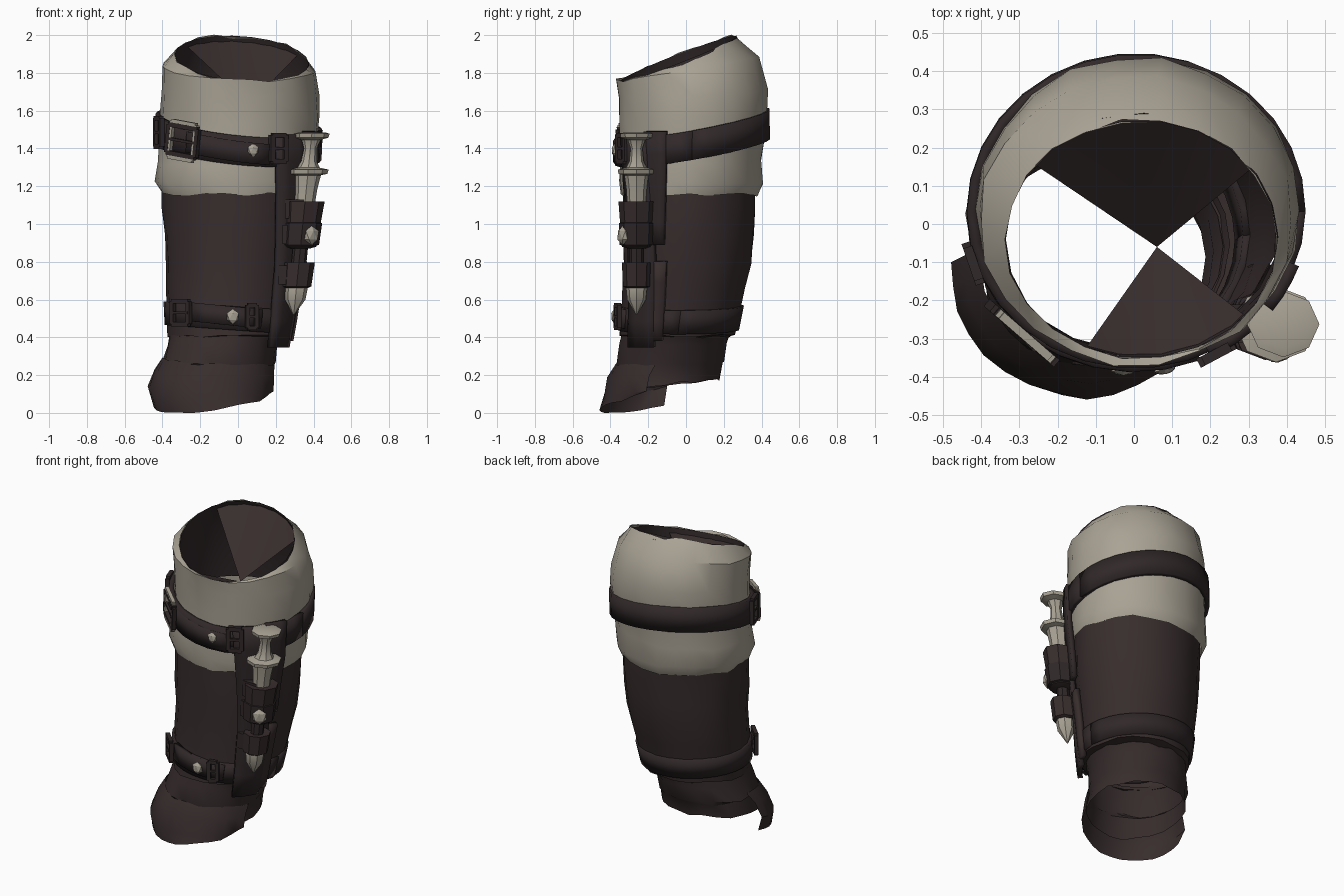
import bpy, bmesh, math, random
from mathutils import Vector, Matrix

if "Cube" in bpy.data.objects:
    bpy.data.objects.remove(bpy.data.objects["Cube"])
random.seed(4)
N = 22

def material(name, col):
    m = bpy.data.materials.new(name)
    m.diffuse_color = (*col, 1)
    m.use_nodes = True
    m.node_tree.nodes["Principled BSDF"].inputs["Base Color"].default_value = m.diffuse_color
    return m
CREAM = material("cream_cloth", (0.40, 0.365, 0.30))
DARK = material("dark_leather", (0.039, 0.026, 0.026))
BELT = material("belt_leather", (0.030, 0.021, 0.022))

def make(name, verts, faces, mat, thick=0, angle=35):
    me = bpy.data.meshes.new(name)
    me.from_pydata([tuple(v) for v in verts], [], faces)
    me.materials.append(mat)
    ob = bpy.data.objects.new(name, me)
    bpy.context.collection.objects.link(ob)
    if thick:
        s = ob.modifiers.new("thickness", 'SOLIDIFY')
        s.thickness, s.offset = thick, -1
    bpy.ops.object.select_all(action='DESELECT')
    ob.select_set(True)
    bpy.context.view_layer.objects.active = ob
    bpy.ops.object.shade_smooth_by_angle(angle=math.radians(angle))
    return ob

def oval(th, x0, x1, y0, y1):
    return ((x0 + x1) / 2 + (x1 - x0) / 2 * math.cos(th),
            (y0 + y1) / 2 + (y1 - y0) / 2 * math.sin(th))

def tube(name, rings, mat, jitter=0.0, flip=False, a0=0, a1=360):
    """Loft of oval rings: z, x-tilt, y-tilt, x0, x1, y0, y1 (top ring first)."""
    full = a1 - a0 == 360
    n = N if full else 14
    cols = n if full else n + 1
    verts, faces = [], []
    for z, tx, ty, *e in rings:
        for j in range(cols):
            x, y = oval(math.radians(a0 + (a1 - a0) * j / n), *e)
            k = 1 + random.uniform(-jitter, jitter)
            verts.append((x * k, y * k, z + tx * x + ty * y + random.uniform(-jitter, jitter) * .6))
    for i in range(len(rings) - 1):
        for j in range(n):
            a, b = i * cols + j, i * cols + (j + 1) % cols
            f = (a, a + cols, b + cols, b)
            faces.append(f[::-1] if flip else f)
    return make(name, verts, faces, mat)

# outline of the leg at each height, used to wrap straps around it
OUT = [(1.70, -.415, .435, -.365, .42), (1.45, -.415, .425, -.355, .425),
       (1.22, -.43, .415, -.355, .41), (1.10, -.40, .39, -.34, .37),
       (.80, -.39, .355, -.34, .345), (.60, -.385, .315, -.345, .305),
       (.40, -.375, .28, -.355, .265), (.30, -.37, .25, -.36, .25)]

def surf(deg, z, off=0.0):
    """Point on the leg outline, pushed out by off."""
    z = max(.30, min(1.70, z))
    for hi, lo in zip(OUT, OUT[1:]):
        if lo[0] <= z <= hi[0]:
            t = (z - lo[0]) / (hi[0] - lo[0])
            e = [l + (h - l) * t for h, l in zip(hi[1:], lo[1:])]
            break
    x, y = oval(math.radians(deg), e[0] - off, e[1] + off, e[2] - off, e[3] + off)
    return Vector((x, y, z))

def band(name, a0, a1, mid, width, off, mat, tx=0.0, ty=0.0, rows=1, thick=.03, drift=0):
    """Strap or plate wrapped on the leg between two angles."""
    n = max(3, round((a1 - a0) / 12))
    verts, faces = [], []
    for i in range(rows + 1):
        for j in range(n + 1):
            a = a0 + (a1 - a0) * j / n
            p = surf(a, mid, off)
            h = width * (.5 - i / rows)
            verts.append(surf(a - drift * h, mid + tx * p.x + ty * p.y + h, off))
    for i in range(rows):
        for j in range(n):
            a = i * (n + 1) + j
            faces.append((a, a + n + 1, a + n + 2, a + 1))
    return make(name, verts, faces, mat, thick)

def frame_at(deg, z, off, roll=0):
    """Local axes on the leg: x sideways, y inward, z up."""
    r = Matrix.Rotation(math.radians(deg + 90), 4, 'Z') @ Matrix.Rotation(math.radians(roll), 4, 'Y')
    return Matrix.Translation(surf(deg, z, off)) @ r

def boxes(name, mtx, parts, mat):
    bm = bmesh.new()
    for c, s in parts:
        bmesh.ops.create_cube(bm, size=1, matrix=mtx @ Matrix.Translation(c) @ Matrix.Diagonal((*s, 1)))
    me = bpy.data.meshes.new(name)
    bm.to_mesh(me)
    me.materials.append(mat)
    bpy.context.collection.objects.link(bpy.data.objects.new(name, me))

def buckle(name, deg, z, w, h, t, mat, off=.03, roll=0):
    boxes(name, frame_at(deg, z, off, roll),
          [((0, 0, h / 2), (w, t, t)), ((0, 0, -h / 2), (w, t, t)),
           ((w / 2, 0, 0), (t, t, h)), ((-w / 2, 0, 0), (t, t, h)),
           ((0, -.005, 0), (w, t * .6, t * .6))], mat)

def lathe(name, prof, mat, seg=8, sq=.92):
    """Turned part along the slightly leaning dagger axis: (z, radius), top first."""
    verts, faces = [], []
    for z, r in prof:
        for j in range(seg):
            a = 2 * math.pi * j / seg
            verts.append((.295 + (z - .52) * .1 + r * math.cos(a), -.262 + sq * r * math.sin(a), z))
    for i in range(len(prof) - 1):
        for j in range(seg):
            a, b = i * seg + j, i * seg + (j + 1) % seg
            faces.append((a, a + seg, b + seg, b))
    faces.append(tuple(range(seg)))
    faces.append(tuple(reversed(range(len(verts) - seg, len(verts)))))
    return make(name, verts, faces, mat)

def stud(name, loc, deg, r):
    bm = bmesh.new()
    m = Matrix.Translation(loc) @ Matrix.Rotation(math.radians(deg), 4, 'Z') @ Matrix.Diagonal((.5, 1, 1.1, 1))
    bmesh.ops.create_icosphere(bm, subdivisions=1, radius=r, matrix=m)
    me = bpy.data.meshes.new(name)
    bm.to_mesh(me)
    me.materials.append(CREAM)
    bpy.context.collection.objects.link(bpy.data.objects.new(name, me))

# cream cuff with slanted, inward-rolled rim, and its dark lining
RIM = (1.892, -.07, .385, -.335, .375, -.35, .27)
tube("cuff", [RIM, (1.825, -.04, .18, -.405, .415, -.37, .385),
              (1.69, -.02, .06, -.41, .435, -.362, .435), (1.57, -.02, .1, -.41, .435, -.352, .43),
              (1.45, -.05, .1, -.41, .42, -.35, .42), (1.32, 0, .05, -.425, .41, -.35, .405),
              (1.22, 0, 0, -.435, .41, -.355, .41), (1.155, 0, 0, -.405, .39, -.345, .38)],
     CREAM, .016)
tube("cuff_lining", [RIM, (1.75, -.02, .2, -.375, .395, -.335, .35),
                     (1.45, 0, 0, -.385, .39, -.33, .38)], BELT, 0, True)

# dark inner webs sloping from the rim to a low middle point
for name, a0, a1 in (("back_web", 35, 143), ("front_web", 247, 318)):
    v = [(.06, -.06, 1.63)]
    for j in range(7):
        x, y = oval(math.radians(a0 + (a1 - a0) * j / 6), -.345, .385, -.345, .29)
        v.append((x, y, 1.86 - .07 * x + .385 * y))
    make(name, v, [(0, j, j + 1) for j in range(1, 7)], DARK)

# leather shaft, ankle and foot flap
tube("shaft", [(1.18, 0, 0, -.40, .385, -.34, .375), (1.08, 0, 0, -.40, .38, -.335, .365),
               (.94, 0, 0, -.39, .37, -.34, .36), (.80, 0, 0, -.385, .35, -.335, .345),
               (.66, 0, 0, -.385, .325, -.34, .315), (.52, 0, 0, -.375, .30, -.345, .285),
               (.41, 0, .02, -.375, .28, -.355, .265), (.40, 0, 0, -.355, .23, -.335, .22)],
     DARK, .016)
tube("ankle", [(.43, 0, 0, -.36, .25, -.34, .235), (.36, 0, 0, -.375, .205, -.355, .215),
               (.27, 0, .05, -.405, .20, -.375, .205), (.25, 0, .05, -.38, .185, -.365, .195),
               (.16, .02, .12, -.40, .19, -.40, .18)], DARK, .016)
tube("foot_flap", [(.27, -.05, .04, -.40, .20, -.375, .19), (.22, -.03, .10, -.445, .20, -.415, .17),
                   (.15, 0, .16, -.475, .20, -.44, .16), (.128, .14, .22, -.445, .185, -.455, .14)],
     DARK, .014, False, 172, 346)

# upper belt with loop end, keepers, buckle and stud
band("upper_belt", 0, 360, 1.455, .155, .022, BELT, -.1, .17)
band("belt_tail", 232, 292, 1.45, .11, .032, BELT, -.13, .17)
buckle("upper_buckle", 229, 1.44, .17, .19, .022, CREAM, .034, 8)
buckle("upper_buckle_rim", 229, 1.44, .20, .15, .024, BELT, .034, 8)
buckle("left_keeper", 199, 1.485, .09, .15, .025, BELT)
buckle("right_keeper", 298, 1.40, .08, .14, .026, BELT, .034)
stud("upper_stud", surf(280, 1.39, .03), 280, .032)

# lower strap with buckle and stud
band("lower_strap", 0, 360, .50, .125, .01, BELT, -.07, .0)
band("lower_strap_tail", 235, 298, .51, .10, .022, BELT, -.1, 0)
buckle("lower_buckle", 225, .53, .12, .12, .024, BELT)
buckle("lower_keeper", 288, .51, .05, .12, .022, BELT)
stud("lower_stud", surf(272, .51, .03), 272, .037)

# dagger backing plate and hanging strap
band("sheath_plate", 303, 331, .91, 1.13, .034, BELT, rows=8, drift=13)
band("sheath_lower_plate", 316, 344, .59, .42, .03, DARK, rows=4, drift=8)
band("hanging_strap", 322, 340, 1.19, .60, .032, BELT, rows=5)

# dagger: pommel, grip, guard, collar, blade
lathe("dagger_handle", [(1.485, .07), (1.478, .094), (1.457, .09), (1.445, .05), (1.40, .034),
                        (1.33, .042), (1.298, .06), (1.288, .108), (1.266, .104), (1.258, .07),
                        (1.18, .058), (1.08, .052)], CREAM)
lathe("dagger_blade", [(.72, .05), (.66, .06), (.60, .054), (.52, .004)], CREAM)
# sheath sleeve, core and two holding loops
lathe("sheath_sleeve", [(1.115, .06), (1.12, .104), (1.00, .094), (.88, .084), (.87, .05)], DARK)
lathe("sheath_loop", [(1.01, .08), (1.005, .102), (.89, .097), (.88, .07)], BELT)
lathe("sheath_core", [(.90, .04), (.76, .04)], BELT)
lathe("sheath_tip_loop", [(.79, .05), (.795, .084), (.67, .078), (.655, .05)], DARK)
for z in (.945, .73, 1.08):
    boxes("loop_tie", Matrix.Translation((.265 + (z - .73) * .1, -.26, z)), [((0, 0, 0), (.10, .10, .10))], BELT)
stud("sheath_stud", Vector((.39, -.335, .94)), 300, .047)
